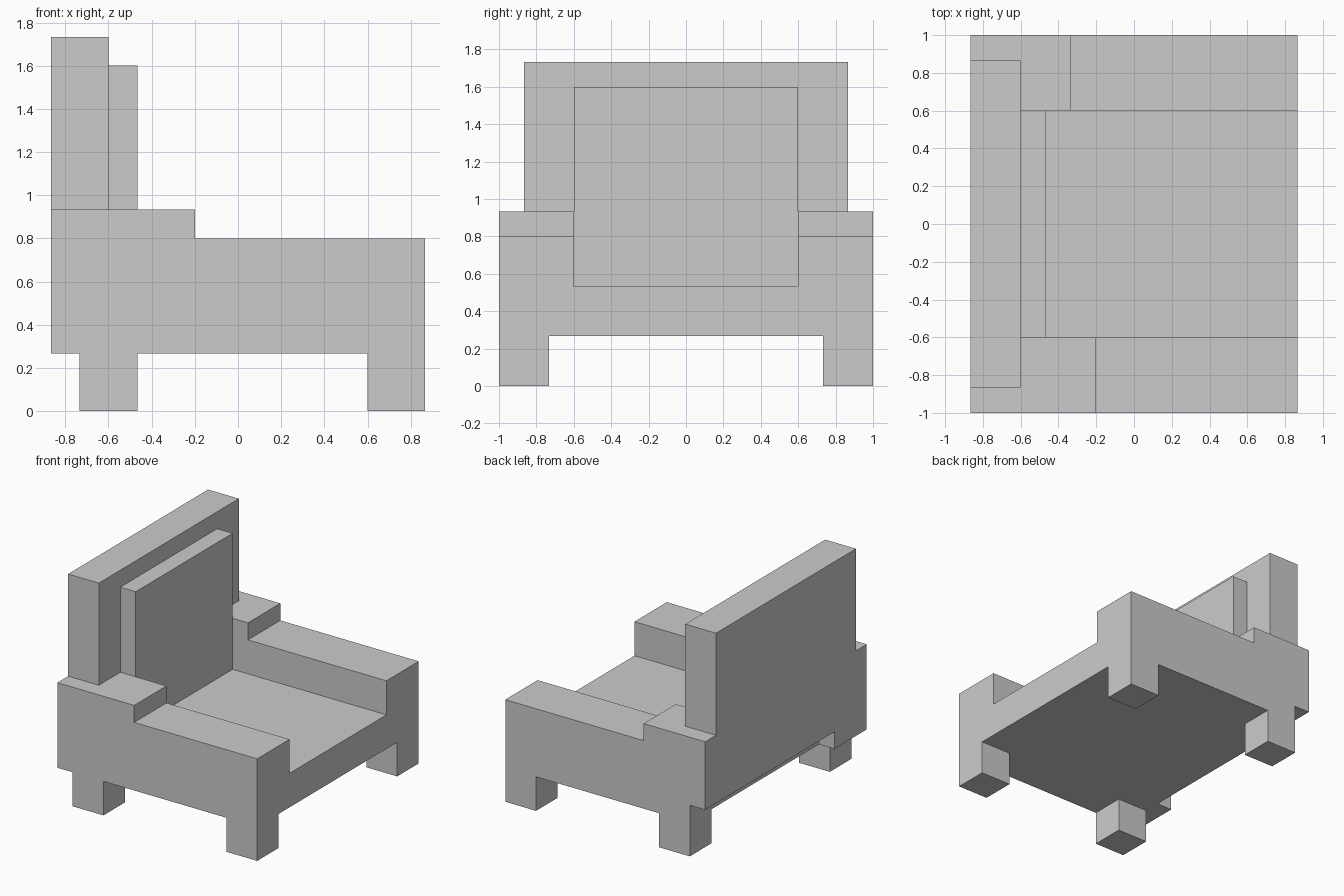
import bpy
import bmesh
from mathutils import Vector

default = bpy.data.objects.get("Cube")
if default:
    bpy.data.objects.remove(default, do_unlink=True)

U = 1 / 15  # block grid step: all sizes below are in these steps

grey = bpy.data.materials.new("light grey")
grey.use_nodes = True
colour = (0.6, 0.6, 0.6, 1)
grey.diffuse_color = colour
grey.node_tree.nodes["Principled BSDF"].inputs["Base Color"].default_value = colour


def extrude(name, outline, axis, start, end):
    """Extrude a flat outline along the x or y axis, from start to end."""
    bm = bmesh.new()
    if axis == "x":
        points = [(start, a, b) for a, b in outline]
        step = Vector((end - start, 0, 0))
    else:
        points = [(a, start, b) for a, b in outline]
        step = Vector((0, end - start, 0))
    face = bm.faces.new([bm.verts.new(Vector(p) * U) for p in points])
    made = bmesh.ops.extrude_face_region(bm, geom=[face], use_keep_orig=True)
    moved = [g for g in made["geom"] if isinstance(g, bmesh.types.BMVert)]
    bmesh.ops.translate(bm, verts=moved, vec=step * U)
    bmesh.ops.recalc_face_normals(bm, faces=bm.faces)
    mesh = bpy.data.meshes.new(name)
    bm.to_mesh(mesh)
    bm.free()
    mesh.materials.append(grey)
    obj = bpy.data.objects.new(name, mesh)
    bpy.context.collection.objects.link(obj)
    return obj


def rectangle(a0, a1, b0, b1):
    return [(a0, b0), (a1, b0), (a1, b1), (a0, b1)]


def arm_outline(step_x):
    """Side outline of an arm's top: raised at the back, low at the front."""
    return [(13, 4), (13, 12), (step_x, 12), (step_x, 14), (-13, 14)]


# Seat and back cushion
extrude("seat", rectangle(-11, 13, 4, 8), "y", -9, 9)
extrude("back_cushion", rectangle(-9, -7, 8, 24), "y", -9, 9)

# Backrest: narrow between the arms, wider above them
extrude("backrest", [(-9, 6), (9, 6), (9, 14), (13, 14), (13, 26),
                     (-13, 26), (-13, 14), (-9, 14)], "x", -13, -9)

# Arms: the far one has a shorter raised part and a notch under its back end
extrude("near_arm", arm_outline(-3) + [(-13, 4)], "y", -15, -9)
extrude("far_arm", arm_outline(-5) + [(-13, 6), (-11, 6), (-11, 4)], "y", 9, 15)

# Legs
for end, x in (("front", 9), ("rear", -11)):
    for side, y in (("near", -15), ("far", 11)):
        extrude(f"{end}_{side}_leg", rectangle(x, x + 4, 0, 4), "y", y, y + 4)
